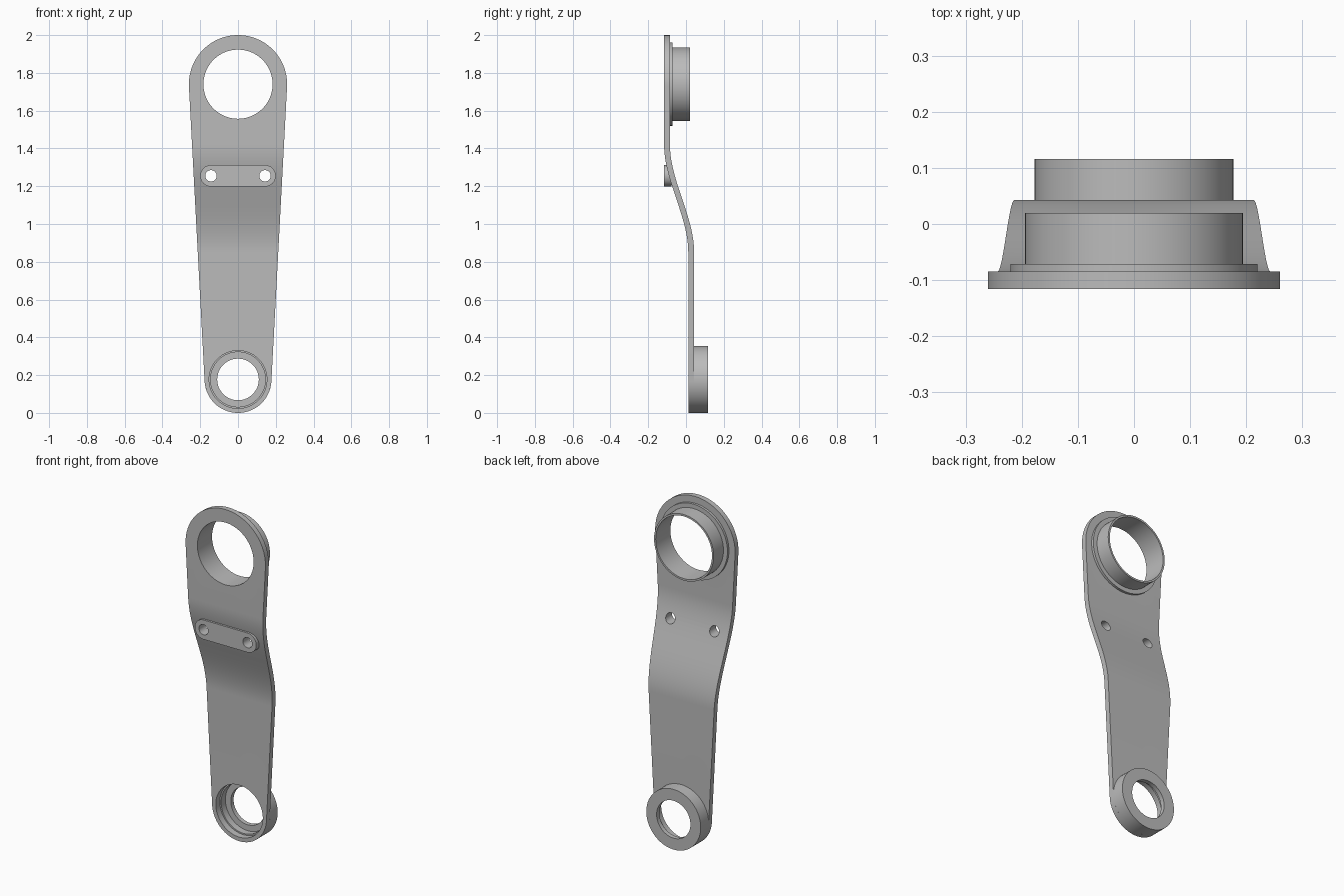
import bpy, bmesh, math
from mathutils import Vector

if "Cube" in bpy.data.objects:
    bpy.data.objects.remove(bpy.data.objects["Cube"])

grey = bpy.data.materials.new("plain_grey")
grey.use_nodes = True
grey.diffuse_color = (0.5, 0.5, 0.5, 1)
grey.node_tree.nodes["Principled BSDF"].inputs["Base Color"].default_value = (0.5, 0.5, 0.5, 1)

TOP_Z, TOP_R = 1.74, 0.26        # large end
LOW_Z, LOW_R = 0.177, 0.177      # small end
FRONT, THICK, STEP = -0.116, 0.031, 0.128
BOLT_Z, BOLT_X = 1.255, 0.143


def finish(name, bm):
    bmesh.ops.remove_doubles(bm, verts=bm.verts, dist=1e-5)
    bmesh.ops.recalc_face_normals(bm, faces=bm.faces)
    mesh = bpy.data.meshes.new(name)
    bm.to_mesh(mesh)
    bm.free()
    mesh.materials.append(grey)
    ob = bpy.data.objects.new(name, mesh)
    bpy.context.collection.objects.link(ob)
    return ob


def smooth(ob):
    bpy.ops.object.select_all(action='DESELECT')
    ob.select_set(True)
    bpy.context.view_layer.objects.active = ob
    bpy.ops.object.shade_smooth_by_angle(angle=math.radians(30))


def loft(bm, rings, closed=False):
    # Skin a list of closed vertex rings
    n = len(rings[0])
    pairs = list(zip(rings, rings[1:])) + ([(rings[-1], rings[0])] if closed else [])
    for a, b in pairs:
        for i in range(n):
            j = (i + 1) % n
            bm.faces.new((a[i], a[j], b[j], b[i]))


def lathe(name, profile, z, seg=96):
    # Closed (radius, y) profile turned around a y-axis line at height z
    bm = bmesh.new()
    rings = []
    for k in range(seg):
        a = 2 * math.pi * k / seg
        rings.append([bm.verts.new((r * math.cos(a), y, z + r * math.sin(a))) for r, y in profile])
    loft(bm, rings, closed=True)
    return finish(name, bm)


def prism(name, outline, y0, y1):
    bm = bmesh.new()
    rings = [[bm.verts.new((x, y, z)) for x, z in outline] for y in (y0, y1)]
    loft(bm, rings)
    for r in rings:
        bm.faces.new(r)
    return finish(name, bm)


def arc(cx, cz, r, a0, a1, n):
    return [(cx + r * math.cos(math.radians(a0 + (a1 - a0) * i / n)),
             cz + r * math.sin(math.radians(a0 + (a1 - a0) * i / n))) for i in range(n + 1)]


def cut(ob, cutters):
    bpy.context.view_layer.objects.active = ob
    for c in cutters:
        m = ob.modifiers.new("hole", 'BOOLEAN')
        m.operation, m.solver, m.object = 'DIFFERENCE', 'EXACT', c
        bpy.ops.object.modifier_apply(modifier=m.name)


def front_y(z):
    # Front surface of the arm, with an S-bend between the two ends
    t = min(max((1.42 - z) / 0.57, 0), 1)
    return FRONT + STEP * t * t * (3 - 2 * t)


# Arm: half outline of two circles joined by tangents, mirrored in each row
lean = math.degrees(math.asin((TOP_R - LOW_R) / (TOP_Z - LOW_Z)))
top = arc(0, TOP_Z, TOP_R, 90, -lean, 32)
low = arc(0, LOW_Z, LOW_R, -lean, -90, 32)
(xa, za), (xb, zb) = top[-1], low[0]
bend = [1.42 - 0.57 * i / 28 for i in range(29)]
side = [(xa + (xb - xa) * (za - z) / (za - zb), z) for z in bend]
bm = bmesh.new()
rows = []
for x, z in top + side + low:
    y = front_y(z)
    rows.append([bm.verts.new(p) for p in
                 ((-x, y, z), (x, y, z), (x, y + THICK, z), (-x, y + THICK, z))])
loft(bm, rows)
arm = finish("arm_plate", bm)

# Raised pad with rounded ends
pad = prism("bolt_pad", arc(BOLT_X, BOLT_Z, 0.057, -90, 90, 24)
            + arc(-BOLT_X, BOLT_Z, 0.057, 90, 270, 24), FRONT, -0.077)

# Holes
bolts = [prism("bolt_cutter", arc(s * BOLT_X, BOLT_Z, 0.03, 0, 352.5, 47), -0.4, 0.4) for s in (1, -1)]
ends = [prism("end_cutter", arc(0, z, r, 0, 356.25, 95), -0.4, 0.4)
        for z, r in ((TOP_Z, 0.183), (LOW_Z, 0.153))]
cut(arm, bolts + ends)
cut(pad, bolts)
for c in bolts + ends:
    bpy.data.objects.remove(c)

# Upper sleeve with a stepped flange behind the plate
back = FRONT + THICK
sleeve = lathe("upper_sleeve", [(0.183, back), (0.22, back), (0.22, -0.071),
                                (0.194, -0.071), (0.194, 0.02), (0.183, 0.02)], TOP_Z)

# Lower bearing cup with an inner lip at the back
cup_y = FRONT + STEP + THICK
cup = lathe("lower_cup", [(0.153, cup_y), (LOW_R, cup_y), (LOW_R, 0.116), (0.11, 0.116),
                          (0.11, 0.09), (0.145, 0.09), (0.145, 0.05), (0.153, 0.05)], LOW_Z)

for ob in (arm, pad, sleeve, cup):
    smooth(ob)
